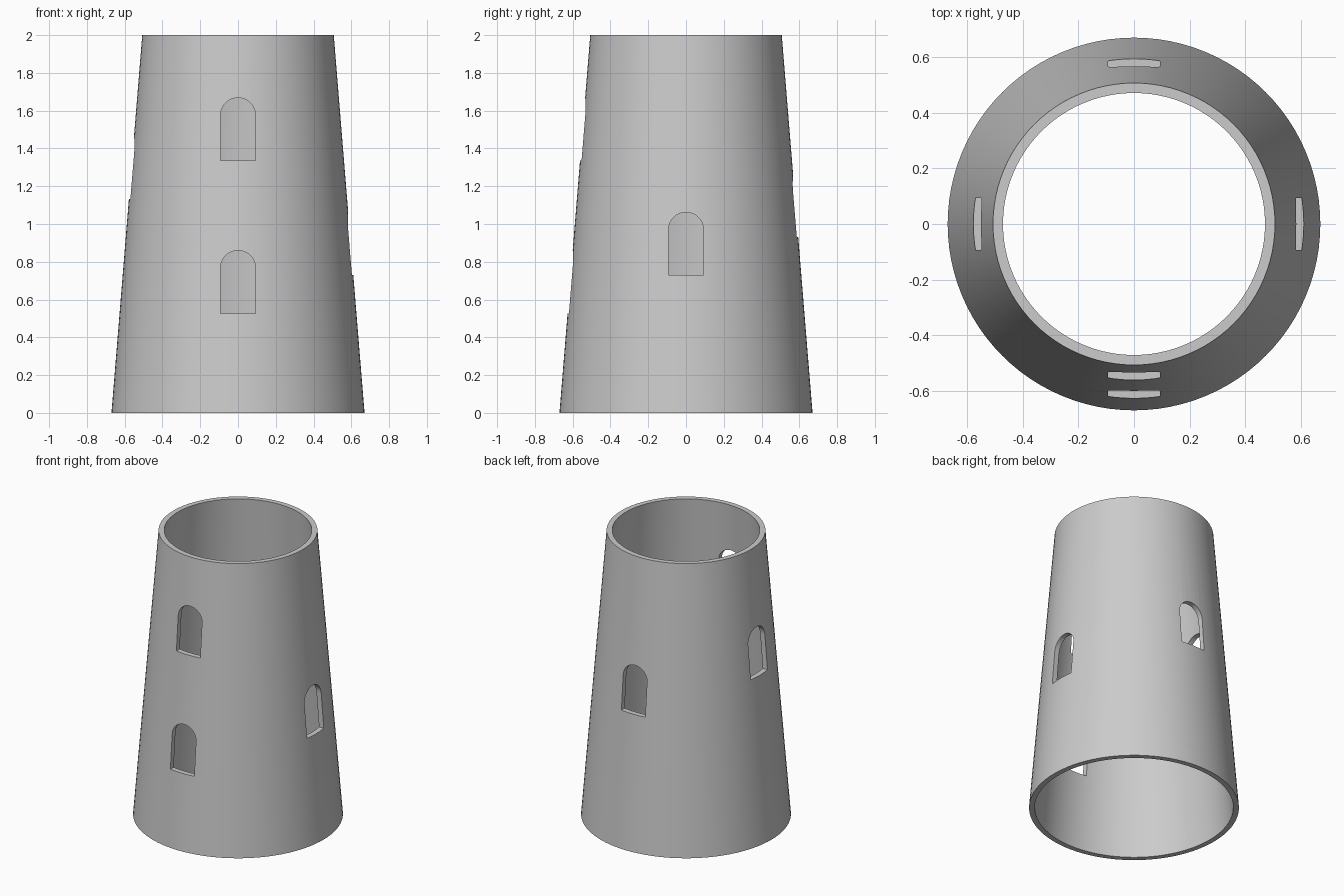
import bpy
import bmesh
import math
from mathutils import Matrix, Vector

if "Cube" in bpy.data.objects:
    bpy.data.objects.remove(bpy.data.objects["Cube"], do_unlink=True)

SIDES = 96
WALL = 0.036
BASE_R, TOP_R, HEIGHT = 0.67, 0.507, 2.0
WIN_HALF, WIN_STRAIGHT = 0.093, 0.24

# Single stone colour
stone = bpy.data.materials.new("grey stone")
stone.use_nodes = True
stone.diffuse_color = (0.6, 0.6, 0.6, 1)
stone.node_tree.nodes["Principled BSDF"].inputs["Base Color"].default_value = (0.6, 0.6, 0.6, 1)


def make_object(name, bm):
    bmesh.ops.recalc_face_normals(bm, faces=bm.faces)
    mesh = bpy.data.meshes.new(name)
    bm.to_mesh(mesh)
    bm.free()
    mesh.materials.append(stone)
    obj = bpy.data.objects.new(name, mesh)
    bpy.context.collection.objects.link(obj)
    return obj


# Tapered tube: outer wall, rims and inner wall from one closed profile
bm = bmesh.new()
profile = [(BASE_R, 0), (TOP_R, HEIGHT), (TOP_R - WALL, HEIGHT), (BASE_R - WALL, 0)]
rings = []
for radius, z in profile:
    rings.append([bm.verts.new((radius * math.cos(a), radius * math.sin(a), z))
                  for a in (math.tau * i / SIDES for i in range(SIDES))])
for k, ring in enumerate(rings):
    after = rings[(k + 1) % len(rings)]
    for i in range(SIDES):
        j = (i + 1) % SIDES
        bm.faces.new((ring[i], ring[j], after[j], after[i]))
tower = make_object("tower_wall", bm)


# Round-headed window cutter, pushed outward through one side of the wall
def window_cutter(angle, sill):
    bm = bmesh.new()
    outline = [(-WIN_HALF, 0), (WIN_HALF, 0)]
    for i in range(17):
        a = math.pi * i / 16
        outline.append((WIN_HALF * math.cos(a), WIN_STRAIGHT + WIN_HALF * math.sin(a)))
    face = bm.faces.new([bm.verts.new((0.3, y, sill + z)) for y, z in outline])
    grown = bmesh.ops.extrude_face_region(bm, geom=[face])["geom"]
    moved = [g for g in grown if isinstance(g, bmesh.types.BMVert)]
    bmesh.ops.translate(bm, verts=moved, vec=Vector((0.6, 0, 0)))
    bm.transform(Matrix.Rotation(math.radians(angle), 4, "Z"))
    return make_object("window_cutter", bm)


# Windows climb in a spiral: front, left, back, right, front
cutters = []
for step, angle in enumerate((-90, 0, 90, 180, 270)):
    cutter = window_cutter(angle, 0.527 + 0.202 * step)
    cutter.hide_render = True
    cutters.append(cutter)
    cut = tower.modifiers.new("window", "BOOLEAN")
    cut.operation = "DIFFERENCE"
    cut.solver = "EXACT"
    cut.object = cutter

# Apply the cuts and discard the cutters
bpy.ops.object.select_all(action="DESELECT")
tower.select_set(True)
bpy.context.view_layer.objects.active = tower
for modifier in list(tower.modifiers):
    bpy.ops.object.modifier_apply(modifier=modifier.name)
for cutter in cutters:
    bpy.data.objects.remove(cutter, do_unlink=True)
bpy.ops.object.shade_smooth_by_angle(angle=math.radians(30))
